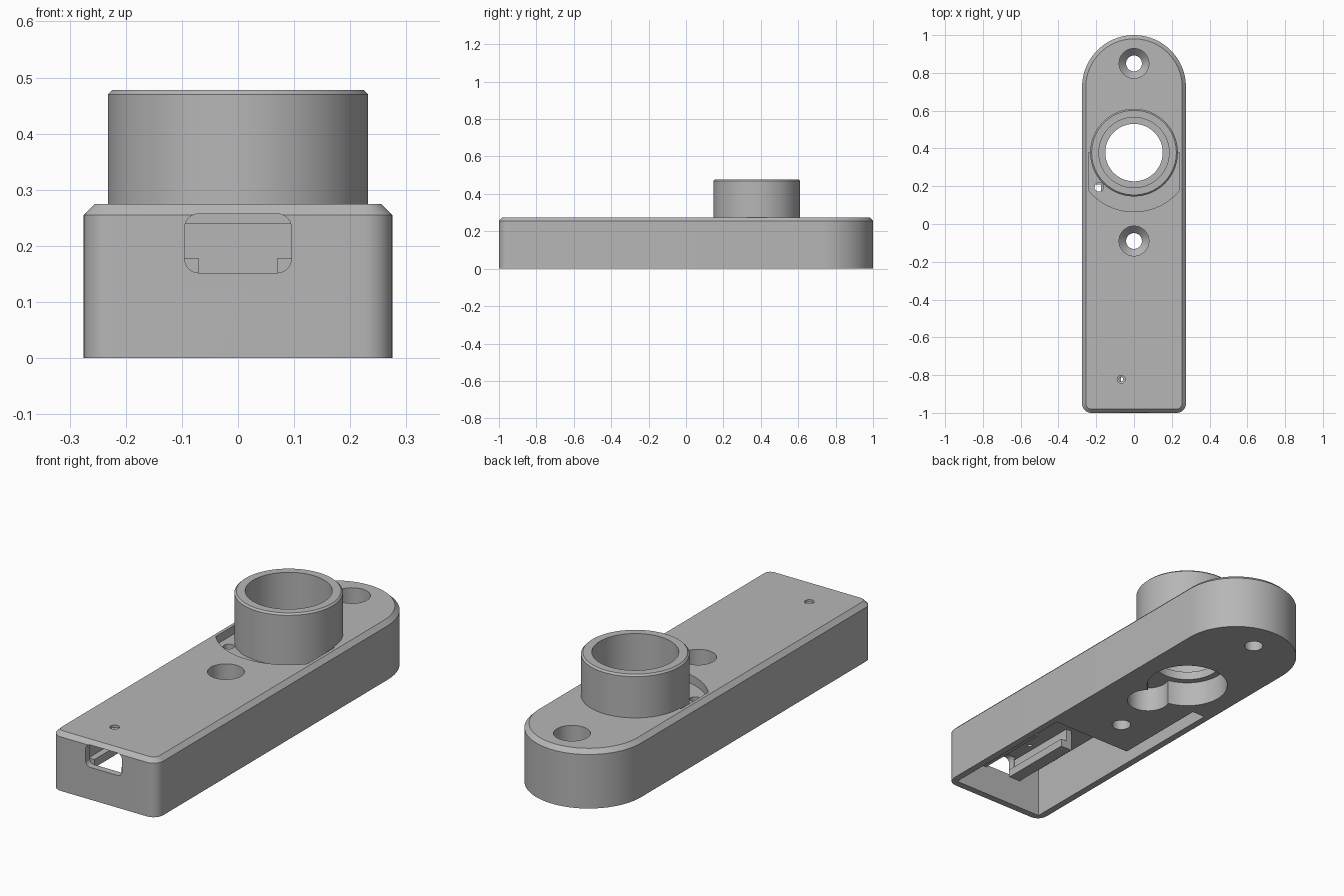
import bpy, bmesh, math

if "Cube" in bpy.data.objects:
    bpy.data.objects.remove(bpy.data.objects["Cube"])

grey = bpy.data.materials.new("mid grey")
grey.diffuse_color = (0.47, 0.47, 0.47, 1)
grey.use_nodes = True
grey.node_tree.nodes["Principled BSDF"].inputs["Base Color"].default_value = grey.diffuse_color
CY = 0.378   # collar centre


def arc(cx, cy, r, a0, a1, n):
    return [(cx + r * math.cos(math.radians(a0 + (a1 - a0) * i / n)),
             cy + r * math.sin(math.radians(a0 + (a1 - a0) * i / n))) for i in range(n + 1)]


def loft(name, rings):
    """Closed solid through rings of (outline, z), listed from bottom to top."""
    bm = bmesh.new()
    loops = [[bm.verts.new((x, y, z)) for x, y in pts] for pts, z in rings]
    n = len(loops[0])
    for a, b in zip(loops, loops[1:]):
        for i in range(n):
            j = (i + 1) % n
            bm.faces.new((a[i], a[j], b[j], b[i]))
    bm.faces.new(loops[0][::-1])
    bm.faces.new(loops[-1])
    bmesh.ops.recalc_face_normals(bm, faces=bm.faces)
    me = bpy.data.meshes.new(name)
    bm.to_mesh(me)
    bm.free()
    me.materials.append(grey)
    ob = bpy.data.objects.new(name, me)
    bpy.context.collection.objects.link(ob)
    return ob


def turned(name, x, y, steps, n=64):
    """Round solid from (radius, z) steps."""
    return loft(name, [(arc(x, y, r, 0, 360, n)[:-1], z) for r, z in steps])


def box(name, x0, x1, y0, y1, z0, z1):
    pts = [(x0, y0), (x1, y0), (x1, y1), (x0, y1)]
    return loft(name, [(pts, z0), (pts, z1)])


def combine(target, other, operation):
    mod = target.modifiers.new("combine", 'BOOLEAN')
    mod.operation, mod.solver, mod.object = operation, 'EXACT', other
    bpy.context.view_layer.objects.active = target
    bpy.ops.object.modifier_apply(modifier=mod.name)
    bpy.data.objects.remove(other, do_unlink=True)


def outline(d, r=0.05):
    """Housing outline inset by d: round back, softly rounded front corners."""
    w, c = 0.275 - d, 0.275 - r
    return (arc(-c, -1 + r, r - d, 180, 270, 8) + arc(c, -1 + r, r - d, 270, 360, 8)
            + arc(0, 0.725, w, 0, 180, 48))


# Housing with chamfered top rim
housing = loft("housing", [(outline(0), 0), (outline(0), 0.255), (outline(0.02), 0.275)])

# Shallow recess in front of the collar
a = math.degrees(math.acos(0.24 / 0.313))
recess = [(0.24, CY), (-0.24, CY)] + arc(0, CY, 0.313, 180 + a, 360 - a, 32)
combine(housing, loft("recess", [(recess, 0.235), (recess, 0.4)]), 'DIFFERENCE')

# Raised collar, then its stepped bore
combine(housing, turned("collar", 0, CY, [(0.232, 0.18), (0.232, 0.47), (0.224, 0.478)], 96), 'UNION')
combine(housing, turned("bore", 0, CY, [(0.152, -0.1), (0.152, 0.16), (0.186, 0.16), (0.186, 0.6)], 96),
        'DIFFERENCE')

# Keyhole pocket on the underside
combine(housing, turned("round_pocket", 0, CY, [(0.183, -0.1), (0.183, 0.12)]), 'DIFFERENCE')
combine(housing, turned("side_pocket", 0.05, 0.16, [(0.095, -0.1), (0.095, 0.12)], 48), 'DIFFERENCE')

# Countersunk screw holes
for y in (0.85, -0.09):
    combine(housing, turned("screw_hole", 0, y, [(0.042, -0.1), (0.042, 0.15), (0.079, 0.19), (0.079, 0.4)], 48),
            'DIFFERENCE')

# Electronics cavity open at the bottom, with a wire channel and wire hole
combine(housing, box("cavity", -0.242, 0.242, -0.967, -0.26, -0.1, 0.24), 'DIFFERENCE')
combine(housing, box("channel", -0.242, -0.175, -0.3, 0.21, -0.1, 0.2), 'DIFFERENCE')
combine(housing, turned("wire_hole", -0.185, 0.195, [(0.024, 0.1), (0.024, 0.4)], 24), 'DIFFERENCE')

# Indicator hole
combine(housing, turned("indicator_hole", -0.068, -0.822, [(0.011, 0.2), (0.011, 0.262), (0.021, 0.264), (0.021, 0.4)], 24),
        'DIFFERENCE')

# Rounded port opening in the front wall
port = []
for sx, sz, a0 in ((1, 1, 0), (-1, 1, 90), (-1, -1, 180), (1, -1, 270)):
    port += arc(sx * 0.07, 0.2045 + sz * 0.0275, 0.025, a0, a0 + 90, 8)
cut = loft("port", [(port, 0.95), (port, 1.1)])
for v in cut.data.vertices:
    x, z, d = v.co
    v.co = (x, -d, z)
bm = bmesh.new()
bm.from_mesh(cut.data)
bmesh.ops.recalc_face_normals(bm, faces=bm.faces)
bm.to_mesh(cut.data)
bm.free()
combine(housing, cut, 'DIFFERENCE')

# Board rails inside the cavity
for s in (-1, 1):
    for name, xa, xb, z0, z1 in (("board_ledge", 0.07, 0.13, 0.14, 0.178), ("board_rail", 0.1, 0.13, 0.14, 0.245)):
        x0, x1 = sorted((s * xa, s * xb))
        combine(housing, box(name, x0, x1, -0.97, -0.6, z0, z1), 'UNION')

bpy.ops.object.select_all(action='DESELECT')
housing.select_set(True)
bpy.context.view_layer.objects.active = housing
bpy.ops.object.shade_smooth_by_angle(angle=math.radians(30))
